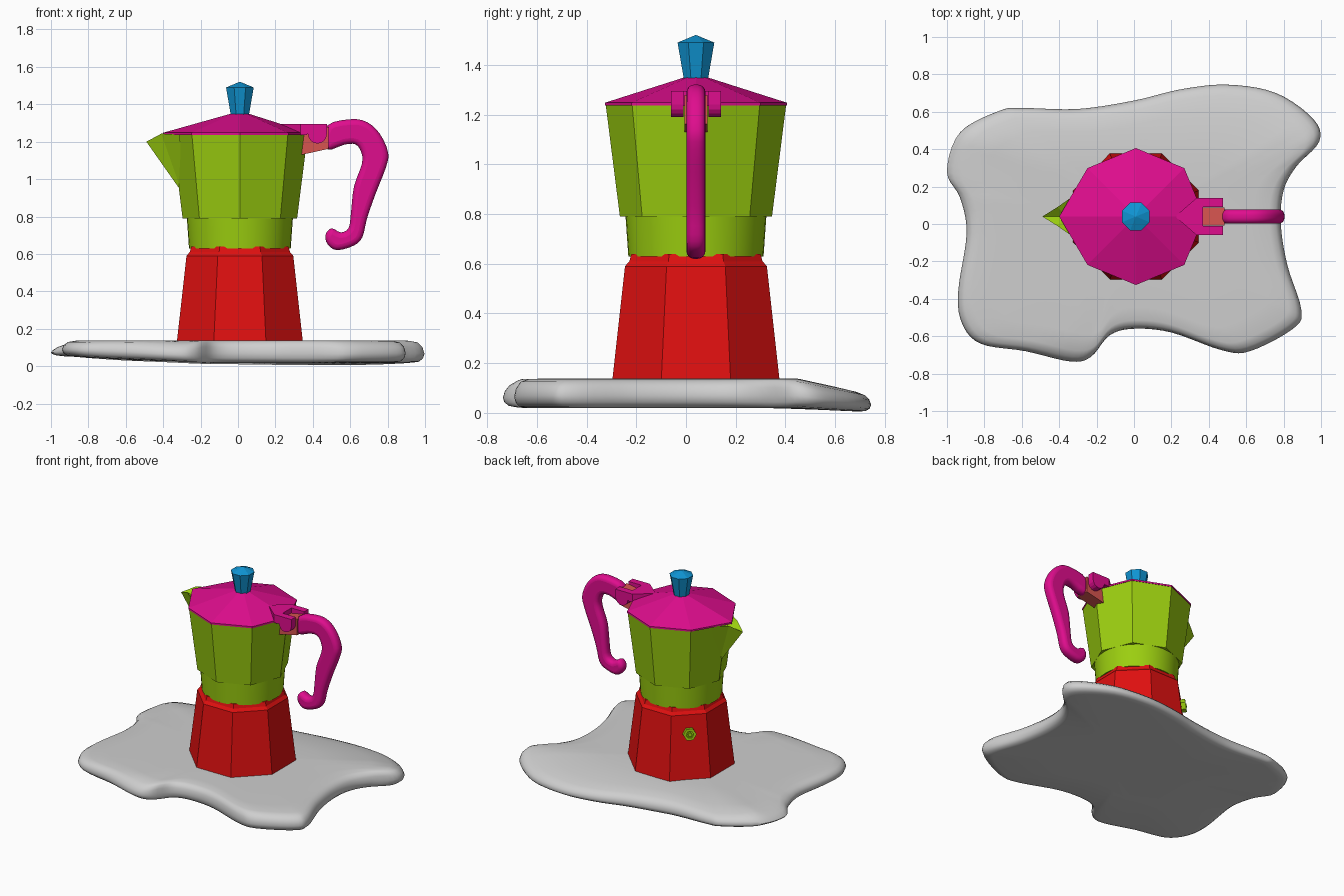
import bpy, bmesh, math
from mathutils import Vector

if "Cube" in bpy.data.objects:
    bpy.data.objects.remove(bpy.data.objects["Cube"])

PX, PY = 0.01, 0.04  # axis of the pot


def material(name, r, g, b):
    m = bpy.data.materials.new(name)
    m.use_nodes = True
    m.diffuse_color = (r, g, b, 1)
    m.node_tree.nodes["Principled BSDF"].inputs["Base Color"].default_value = (r, g, b, 1)
    return m


GREY = material("pale grey", .62, .62, .62)
RED = material("red", .74, .005, .005)
GREEN = material("lime green", .33, .62, .005)
PINK = material("magenta", .74, .004, .27)
BLUE = material("blue", .005, .3, .66)
SALMON = material("salmon", .68, .09, .08)


def finish(name, mesh, mat, smooth=None):
    mesh.materials.clear()
    mesh.materials.append(mat)
    obj = bpy.data.objects.new(name, mesh)
    bpy.context.collection.objects.link(obj)
    if smooth:
        bpy.ops.object.select_all(action='DESELECT')
        obj.select_set(True)
        bpy.context.view_layer.objects.active = obj
        bpy.ops.object.shade_smooth_by_angle(angle=math.radians(smooth))
    return obj


def loft(name, rings, mat, smooth=None):
    """Skin a stack of equal-length rings and cap both ends."""
    bm = bmesh.new()
    loops = [[bm.verts.new(p) for p in ring] for ring in rings]
    n = len(loops[0])
    for a, b in zip(loops, loops[1:]):
        for i in range(n):
            j = (i + 1) % n
            bm.faces.new((a[i], a[j], b[j], b[i]))
    bm.faces.new(loops[0][::-1])
    bm.faces.new(loops[-1])
    bmesh.ops.remove_doubles(bm, verts=bm.verts, dist=0.0005)
    bmesh.ops.recalc_face_normals(bm, faces=bm.faces)
    mesh = bpy.data.meshes.new(name)
    bm.to_mesh(mesh)
    bm.free()
    return finish(name, mesh, mat, smooth)


def ring(r, z, n=8, turn=0.0):
    angles = [math.tau * (i + turn) / n for i in range(n)]
    return [(PX + r * math.cos(a), PY + r * math.sin(a), z) for a in angles]


def slab(name, profile, y0, y1, mat):
    """Side profile in x and z, pushed from y0 to y1."""
    return loft(name, [[(x, y, z) for x, z in profile] for y in (y0, y1)], mat)


# Puddle: closed spline outline, skinned with a rounded, drooping rim
outline = [(-1, .28), (-.93, .49), (-.72, .605), (-.6, .62), (-.3, .615), (0, .66),
           (.25, .72), (.5, .745), (.76, .7), (.96, .56), (.99, .44), (.87, .31),
           (.8, .18), (.785, 0), (.82, -.22), (.895, -.46), (.85, -.56), (.62, -.68),
           (.47, -.675), (.2, -.58), (0, -.56), (-.13, -.595), (-.23, -.71),
           (-.34, -.735), (-.58, -.68), (-.82, -.64), (-.92, -.53), (-.94, -.36),
           (-.895, -.05), (-.93, .14)]


def spline(points, steps):
    p = [Vector(q) for q in points]
    n = len(p)
    out = []
    for i in range(n):
        a, b, c, d = p[i - 1], p[i], p[(i + 1) % n], p[(i + 2) % n]
        for s in range(steps):
            t = s / steps
            out.append(b + t / 2 * (c - a + t * (2 * a - 5 * b + 4 * c - d
                                                 + t * (3 * (b - c) + d - a))))
    return out


def puddle_point(p, scale, t):
    q = p * scale
    x, y = q
    low = .02 + .045 * max(0, -x - .2) - .06 * max(0, y - .45)
    high = (.138 - .22 * max(0, y - .45) - .35 * max(0, -y - .66)
            - .3 * max(0, -x - .86) * (y > 0))
    return (x, y, low + t * (high - low))


rim = spline(outline, 5)
steps = [(.5, 0), (.93, 0), (.97, .05), (.992, .2), (1, .42), (.99, .7),
         (.965, .9), (.92, .98), (.8, 1), (.5, 1), (.1, 1)]
loft("puddle", [[puddle_point(p, s, t) for p in rim] for s, t in steps], GREY, 60)

# Lower boiler with flat sides on the axes
loft("boiler", [ring(r, z, 8, .5) for r, z in
                ((.368, .1), (.309, .59), (.29, .61), (.281, .64))], RED)

# Safety valve: hollow hex nut with a pin, on the back spout-side face
valve = Vector((PX - .213, PY + .213, .46))
out = Vector((-1, 1, .17)).normalized()
side = Vector((1, 1, 0)).normalized()
up = out.cross(side)


def valve_ring(r, depth, n=6):
    return [valve + out * depth + r * (side * math.cos(math.tau * i / n)
            + up * math.sin(math.tau * i / n)) for i in range(n)]


loft("valve_nut", [valve_ring(r, d) for r, d in
                   ((.045, -.02), (.045, .03), (.026, .03), (.026, .012))], GREEN)
loft("valve_pin", [valve_ring(.014, d, 8) for d in (0, .035)], GREEN)

# Upper jug: round collar under a faceted body
loft("collar", [ring(r, z, 40) for r, z in ((.272, .63), (.284, .8))], GREEN, 30)
loft("jug_body", [ring(.306, .79), ring(.363, 1.24)], GREEN)

# Pouring spout with a creased channel on top
bm = bmesh.new()
tip, foot, crease, lip_a, lip_b, wall_a, wall_b = [bm.verts.new(p) for p in (
    (-.49, PY, 1.2), (-.3, PY, .93), (-.36, PY, 1.2),
    (-.41, PY - .05, 1.243), (-.41, PY + .05, 1.243),
    (-.31, PY - .12, 1.24), (-.31, PY + .12, 1.24))]
for f in ((tip, foot, lip_a), (lip_a, foot, wall_a), (tip, lip_b, foot),
          (lip_b, wall_b, foot), (tip, lip_a, crease), (tip, crease, lip_b),
          (lip_a, wall_a, crease), (lip_b, crease, wall_b),
          (wall_a, wall_b, crease), (wall_a, foot, wall_b)):
    bm.faces.new(f)
bmesh.ops.recalc_face_normals(bm, faces=bm.faces)
spout_mesh = bpy.data.meshes.new("spout")
bm.to_mesh(spout_mesh)
bm.free()
finish("spout", spout_mesh, GREEN)

# Lid, its corner drawn out over the spout
lid_rings = [ring(.366, 1.236), ring(.366, 1.248), ring(.04, 1.352)]
for r in lid_rings[:2]:
    r[4] = (-.4, PY, r[4][2])
loft("lid", lid_rings, PINK)

# Knob
loft("knob", [ring(r, z, 8, .5) for r, z in
              ((.052, 1.34), (.08, 1.49), (.002, 1.52))], BLUE)

# Hinge: wedge on the lid, two rounded knuckles, block on the jug
wedge = [(.22, 0), (.335, -.1), (.37, -.1), (.37, .1), (.335, .1)]
loft("hinge_wedge", [[(x, PY + y, z) for x, y in wedge] for z in (1.235, 1.295)], PINK)
knuckle = [(.34, 1.295), (.475, 1.295)] + [
    (.425 + .05 * math.cos(a), 1.24 - .05 * math.sin(a))
    for a in (math.pi * i / 8 for i in range(9))] + [(.34, 1.24)]
for name, sign in (("front_knuckle", -1), ("back_knuckle", 1)):
    slab(name, knuckle, PY + sign * .05, PY + sign * .1, PINK)
slab("hinge_block", [(.33, 1.128), (.485, 1.162), (.485, 1.28), (.33, 1.25)],
     PY - .047, PY + .047, SALMON)

# Handle: filled outline with rounded edges
shape = [(.475, 1.285), (.6, 1.32), (.69, 1.305), (.76, 1.24), (.803, 1.14),
         (.79, 1.06), (.735, .92), (.69, .79), (.665, .69), (.62, .645),
         (.53, .62), (.48, .65), (.467, .7), (.5, .737), (.55, .715),
         (.592, .74), (.605, .83), (.62, .96), (.662, 1.08), (.66, 1.14),
         (.63, 1.185), (.57, 1.185), (.475, 1.16)]
curve = bpy.data.curves.new("handle_outline", 'CURVE')
curve.dimensions = '2D'
curve.fill_mode = 'BOTH'
curve.extrude = .008
curve.bevel_depth = .03
curve.bevel_resolution = 3
curve.offset = -.03
path = curve.splines.new('POLY')
pts = spline(shape, 3)
path.points.add(len(pts) - 1)
for point, co in zip(path.points, pts):
    point.co = (co.x, co.y, 0, 1)
path.use_cyclic_u = True
helper = bpy.data.objects.new("handle_outline", curve)
bpy.context.collection.objects.link(helper)
depsgraph = bpy.context.evaluated_depsgraph_get()
handle_mesh = bpy.data.meshes.new_from_object(helper.evaluated_get(depsgraph))
bpy.data.objects.remove(helper)
handle = finish("handle", handle_mesh, PINK, 50)
handle.rotation_euler.x = math.pi / 2
handle.location.y = PY
